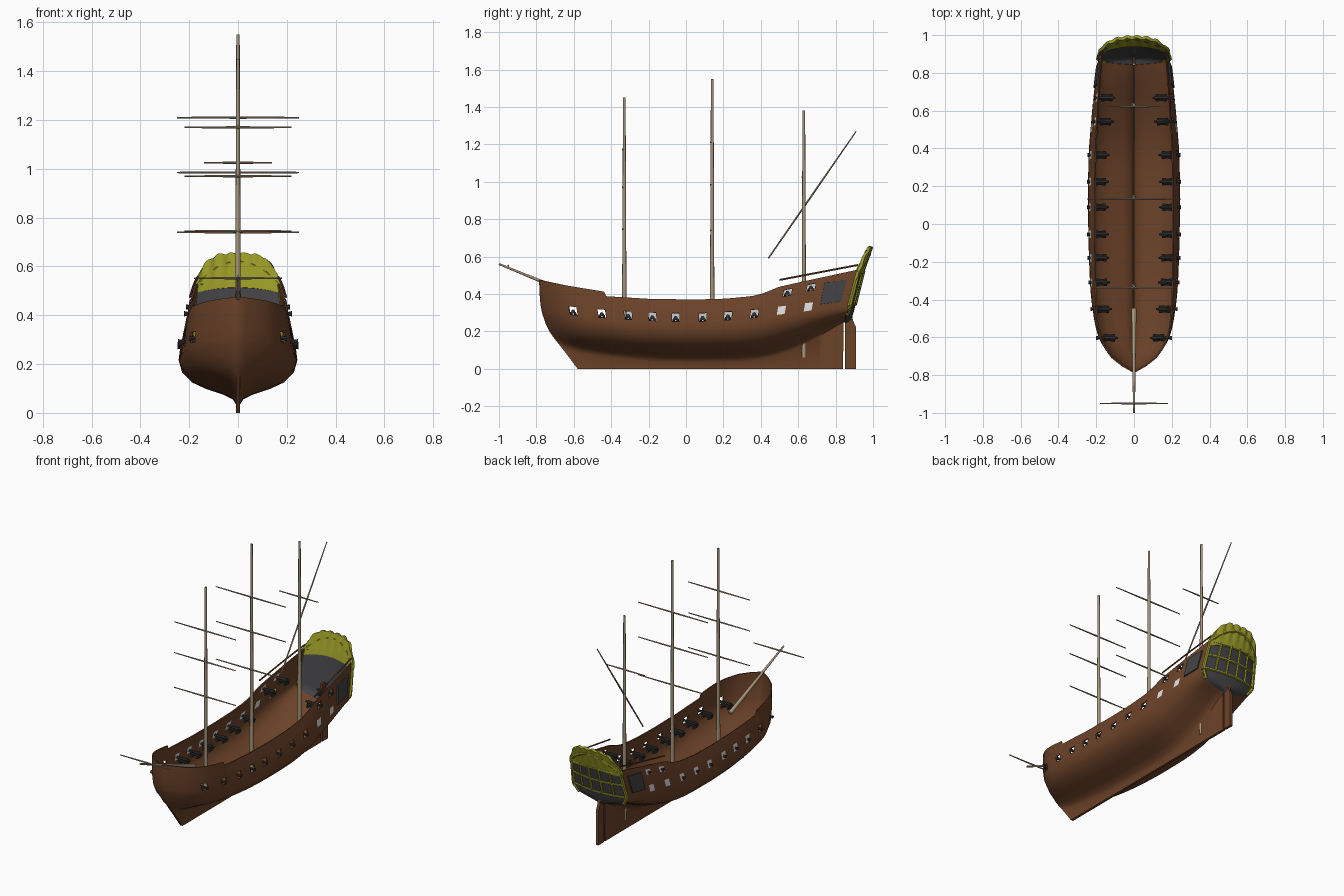
import bpy, bmesh, math
from mathutils import Vector

if "Cube" in bpy.data.objects:
    bpy.data.objects.remove(bpy.data.objects["Cube"])


def material(name, r, g, b):
    m = bpy.data.materials.new(name)
    m.diffuse_color = (r, g, b, 1)
    m.use_nodes = True
    m.node_tree.nodes["Principled BSDF"].inputs["Base Color"].default_value = m.diffuse_color
    return m


WOOD = material("hull_brown", .152, .056, .022)
SPAR = material("spar_tan", .38, .30, .20)
GOLD = material("olive_gold", .32, .32, .02)
GREY = material("window_grey", .055, .055, .06)
IRON = material("gun_iron", .035, .035, .035)
WHITE = material("port_white", .75, .75, .76)


def finish(ob, mats, solid=0, offset=-1.0):
    bpy.context.collection.objects.link(ob)
    for m in mats:
        ob.data.materials.append(m)
    bpy.ops.object.select_all(action='DESELECT')
    bpy.context.view_layer.objects.active = ob
    ob.select_set(True)
    if solid:
        mod = ob.modifiers.new("thickness", 'SOLIDIFY')
        mod.thickness, mod.offset = solid, offset
        bpy.ops.object.modifier_apply(modifier=mod.name)
    bpy.ops.object.shade_smooth_by_angle(angle=math.radians(40))
    return ob


def mesh(name, verts, faces, mats, solid=0, offset=-1.0, index=None):
    me = bpy.data.meshes.new(name)
    me.from_pydata(verts, [], faces)
    if index:
        me.polygons.foreach_set("material_index", index)
    return finish(bpy.data.objects.new(name, me), mats, solid, offset)


def grid(name, rows, mats, solid=0, offset=0.0):
    n = len(rows[0])
    faces = [(i*n+j, i*n+j+1, (i+1)*n+j+1, (i+1)*n+j)
             for i in range(len(rows)-1) for j in range(n-1)]
    return mesh(name, [p for r in rows for p in r], faces, mats, solid, offset)


def add_cone(bm, a, b, r1, r2, sides=10):
    a, b = Vector(a), Vector(b)
    d = b - a
    mat = d.to_track_quat('Z', 'Y').to_matrix().to_4x4()
    mat.translation = (a + b) / 2
    bmesh.ops.create_cone(bm, cap_ends=True, segments=sides, radius1=r1, radius2=r2,
                          depth=d.length, matrix=mat)


def rods(name, segs, mat, sides=10):
    """One object from many tapered rods: (start, end, radius1, radius2)."""
    bm = bmesh.new()
    for s in segs:
        add_cone(bm, *s, sides=sides)
    me = bpy.data.meshes.new(name)
    bm.to_mesh(me)
    bm.free()
    return finish(bpy.data.objects.new(name, me), [mat])


def path(pts, r):
    return [(a, b, r, r) for a, b in zip(pts, pts[1:])]


def curve(*p, smooth=True):
    """Interpolating function through (x, y) pairs."""
    def slope(i):
        a, b = p[max(i-1, 0)], p[min(i+1, len(p)-1)]
        return (b[1]-a[1]) / (b[0]-a[0])

    def f(x):
        i = 0
        while i < len(p)-2 and x > p[i+1][0]:
            i += 1
        (x0, y0), (x1, y1) = p[i], p[i+1]
        h = x1 - x0
        s = (x-x0) / h
        if not smooth or s < 0 or s > 1:
            return y0 + (y1-y0)*s
        return ((1+2*s)*(1-s)**2*y0 + s*(1-s)**2*h*slope(i)
                + s*s*(3-2*s)*y1 + s*s*(s-1)*h*slope(i+1))
    return f


# Hull lines: stem and stern profiles over z, the rest over t (0 bow, 1 stern)
stem = curve((0, -.58), (.05, -.615), (.1, -.655), (.2, -.73), (.3, -.77), (.4, -.783), (.48, -.785))
stern = curve((0, .84), (.25, .842), (.3, .862), (.53, .92), (.655, .96), smooth=False)
beam = curve((0, .008), (.03, .095), (.06, .143), (.11, .192), (.2, .222), (.3, .235), (.5, .243),
             (.7, .24), (.8, .228), (.9, .212), (1, .19))
ratio = curve((0, 1), (.1, .95), (.3, .88), (.5, .86), (.8, .86), (1, .9))
tuck = curve((0, .1), (.1, .07), (.3, .04), (.5, .035), (.7, .05), (.85, .12), (1, .25))
bilge = curve((0, .29), (.1, .26), (.3, .225), (.5, .215), (.7, .23), (.85, .28), (1, .32))
sheer = curve((0, .475), (.08, .447), (.207, .412), (.213, .388), (.35, .374), (.5, .37), (.6, .375),
              (.68, .388), (.72, .405), (.76, .437), (.8, .453), (1, .53), smooth=False)
gunline = curve((0, .325), (.1, .31), (.2, .295), (.35, .28), (.5, .275), (.65, .288), (.78, .312), (1, .36))
BODY = [(0, 0), (.06, .12), (.22, .22), (.52, .35), (.77, .5), (.94, .73), (1, 1)]


def section(t):
    k, zb, b, zs, g = tuck(t), bilge(t), beam(t), sheer(t), gunline(t)
    pts = [(.008, 0)] + [(.008+(b-.008)*f, k+(zb-k)*q) for f, q in BODY]
    for z in (g-.022, g+.022, zs-.06, zs-.025, zs):
        h = max(0, (z-zb)/(zs-zb))
        pts.append((b + b*(ratio(t)-1)*h**1.4, z))
    return pts


def y_at(t, z):
    return stem(z) + (stern(z)-stem(z))*t


def t_at(y, z):
    return (y-stem(z)) / (stern(z)-stem(z))


def half_width(t, z):
    s = section(t)
    for (x0, z0), (x1, z1) in zip(s, s[1:]):
        if z0 <= z <= z1:
            return x0 + (x1-x0)*(z-z0)/max(z1-z0, 1e-6)
    return s[-1][0]


# Hull shell: open gun ports are left out, closed ones are painted white
guns = [t_at(y, .29) for y in (-.6, -.45, -.31, -.18, -.055, .09, .225, .365)]
closed = [t_at(y, .31) for y in (.51, .65)]
upper = [t_at(y, .42) for y in (.545, .665)]
D = .0125
edges = sorted(c+s*D for c in guns+closed+upper for s in (-1, 1))
stations = [0, .008, .018, .207, .213] + edges
stations += [i/45 for i in range(1, 46) if all(abs(i/45-e) > .006 for e in stations)]
stations.sort()
rings = []
for t in stations:
    s = section(t)
    rings.append([(-x, y_at(t, z), z) for x, z in reversed(s)] + [(x, y_at(t, z), z) for x, z in s])
n2 = len(rings[0])
n = n2 // 2


def inside(t, group):
    return any(abs(t-c) < D for c in group)


faces, index = [], []
for i in range(len(rings)-1):
    tm = (stations[i]+stations[i+1]) / 2
    for j in range(n2-1):
        right = j >= n
        row = j-n if right else n-2-j
        white = False
        if row == 8 and inside(tm, guns) or row == 10 and inside(tm, upper):
            if right or inside(tm, guns[:2]):
                continue
            white = True
        if row == 8 and inside(tm, closed):
            white = True
        faces.append((i*n2+j, (i+1)*n2+j, (i+1)*n2+j+1, i*n2+j+1))
        index.append(1 if white else 0)
for j in range(n-1):  # stem front
    faces.append((j, j+1, n2-2-j, n2-1-j))
    index.append(0)
mesh("hull", [p for r in rings for p in r], faces, [WOOD, WHITE], .007, -1, index)

# Rudder
prof = [(.85, 0), (.91, 0), (.91, .22), (.892, .26), (.885, .37), (.85, .37)]
m = len(prof)
mesh("rudder", [(x, y, z) for x in (-.009, .009) for y, z in prof],
     [tuple(range(m))[::-1], tuple(range(m, 2*m))] +
     [(i, (i+1) % m, (i+1) % m+m, i+m) for i in range(m)], [WOOD])


# Transom panel, its frame and the carved crown
def stern_point(u, z, w, out=0):
    return (u*w, stern(z) + .03*(1-u*u) + out, z)


US = [i/12-1 for i in range(25)]
grid("transom", [[stern_point(u, z, x) for u in US] for x, z in section(1)[1:]], [GREY], .008)
frame = []
for z in (.345, .43, .515):
    frame += path([stern_point(u, z, half_width(1, z), .004) for u in US[::2]], .008)
for u in (-1, -.6, -.2, .2, .6, 1):
    lo = .29 if abs(u) == 1 else .345
    zs = [lo + (.525-lo)*i/5 for i in range(6)]
    frame += path([stern_point(u, z, half_width(1, z), .004) for z in zs], .012 if abs(u) == 1 else .008)
rods("window_frame", frame, GOLD, 6)
crown = []
cu = [i/30-1 for i in range(61)]
for v in range(7):
    row = []
    for u in cu:
        lo = .512 - .025*u*u
        hi = .646 - .14*u**4 + .009*abs(math.sin(u*math.pi*3.5))
        z = lo + (hi-lo)*v/6
        row.append(stern_point(u, z, .187-.04*(z-.5), .004*math.sin(u*22)*v/6))
    crown.append(row)
grid("stern_crown", crown, [GOLD], .016)
rods("crown_arch", path([stern_point(u, .615-.1*u*u, .178, .003) for u in US], .011), GOLD, 6)

# Quarter windows and quarterdeck rails
for s, side in ((1, "right"), (-1, "left")):
    rows = []
    for i in range(6):
        v = i/5
        row = []
        for k in range(6):
            y = .72 + .02*v + (.11+.01*v)*k/5
            z = .345 + .115*v + .015*k/5
            row.append((s*(half_width(t_at(y, z), z)+.004), y, z))
        rows.append(row)
    grid("quarter_window_"+side, rows, [GREY], .008)
    pts = []
    for i in range(9):
        y = .5 + .42*i/8
        pts.append((s*(section(t_at(y, .5))[-1][0]-.004), y, .475+.08*i/8))
    rods("quarter_rail_"+side, path(pts, .005), WOOD, 6)


# Cannons on wheeled carriages
def cannon(name, s, t, z):
    y = y_at(t, z)
    x = half_width(t, z) + .014
    b = z - .024
    rods(name, [((s*(x-.1), y, z), (s*x, y, z), .011, .007),
                ((s*(x-.012), y, z), (s*x, y, z), .008, .011),
                ((s*(x-.115), y, z), (s*(x-.1), y, z), .004, .008)] +
         [((s*(x-.098), y+k, b+.01), (s*(x-.038), y+k, b+.016), .007, .006) for k in (-.011, .011)] +
         [((s*(x-q), y-.02, b), (s*(x-q), y+.02, b), .008, .008) for q in (.09, .048)], IRON, 8)


for s, side in ((1, "right"), (-1, "left")):
    for i, t in enumerate(guns):
        cannon("cannon_%s_%d" % (side, i+1), s, t, gunline(t)-.004)
    for i, t in enumerate(upper):
        cannon("upper_cannon_%s_%d" % (side, i+1), s, t, sheer(t)-.044)

# Masts with their yards: y, top, half length, yard heights
for name, y, top, w, yards in (("fore", -.33, 1.45, .22, (1.17, .97, .745)),
                               ("main", .14, 1.55, .25, (1.21, .985, .74)),
                               ("mizzen", .63, 1.38, .14, (1.025,))):
    rods(name+"_mast", [((0, y, .06), (0, y, top), .013, .007)], SPAR, 12)
    rods(name+"_yards", [((0, y-.008, z), (s*w, y-.008, z), .005, .003)
                         for z in yards for s in (-1, 1)], SPAR, 8)

# Bowsprit, its yard and the slanted mizzen yard
rods("bowsprit", [((0, -.45, .335), (0, -1, .56), .013, .005)], SPAR, 12)
rods("bowsprit_yard", [((0, -.95, .552), (s*.18, -.95, .552), .005, .003) for s in (-1, 1)], SPAR, 8)
rods("slanted_yard", [((0, .44, .59), (0, .675, .93), .004, .005),
                      ((0, .675, .93), (0, .91, 1.27), .005, .003)], SPAR, 8)
